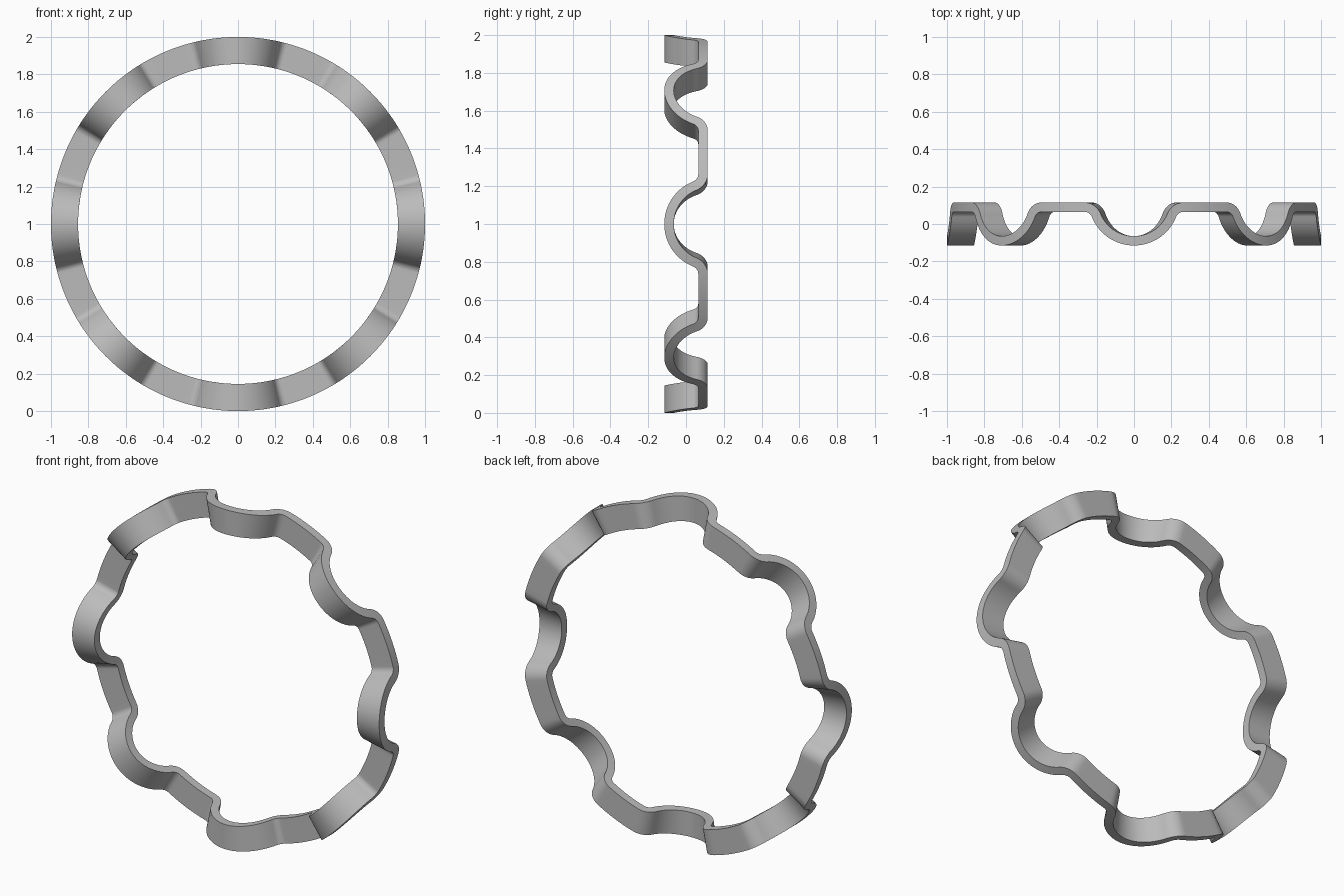
import bpy, bmesh, math

cube = bpy.data.objects.get("Cube")
if cube:
    bpy.data.objects.remove(cube, do_unlink=True)

WAVES = 8
OUTER, INNER = 1.0, 0.855
HALF_THICK = 0.025
FLAT_Y, DIP_Y = 0.09, -0.09      # centre line of the strip
HALF_WIDTH = 0.268               # half width of one bump
BUMP_R = 0.22                    # radius of the bump arc

# The bump arc and its fillet meet tangentially
depth = FLAT_Y - DIP_Y
bend = 2 * math.atan(depth / HALF_WIDTH)
fillet_r = HALF_WIDTH / math.sin(bend) - BUMP_R


def half_wave(offset):
    """Points (arc length, y) from bump centre to the middle of the flat."""
    points = []
    for i in range(17):
        a = bend * i / 16
        r = BUMP_R - offset
        points.append((r * math.sin(a), DIP_Y + BUMP_R - r * math.cos(a)))
    for i in range(1, 11):
        a = bend * (1 - i / 10)
        r = fillet_r + offset
        points.append((HALF_WIDTH - r * math.sin(a),
                       FLAT_Y - fillet_r + r * math.cos(a)))
    middle = math.pi / WAVES
    for i in range(1, 5):
        points.append((HALF_WIDTH + (middle - HALF_WIDTH) * i / 4, FLAT_Y + offset))
    return points


def full_ring(offset):
    """Mirror the half wave and repeat it around the circle."""
    half = half_wave(offset)
    wave = [(-s, y) for s, y in reversed(half[1:-1])] + half
    return [(s + k * math.tau / WAVES, y) for k in range(WAVES) for s, y in wave]


# Strip with a rectangular section, swept round the ring
bm = bmesh.new()
front, back = full_ring(-HALF_THICK), full_ring(HALF_THICK)
sections = []
for (s0, y0), (s1, y1) in zip(front, back):
    corners = [(OUTER, s0, y0), (OUTER, s1, y1), (INNER, s1, y1), (INNER, s0, y0)]
    sections.append([bm.verts.new((r * math.sin(s), y, 1 + r * math.cos(s)))
                     for r, s, y in corners])
for i, a in enumerate(sections):
    b = sections[(i + 1) % len(sections)]
    for j in range(4):
        k = (j + 1) % 4
        bm.faces.new((a[j], b[j], b[k], a[k]))
bmesh.ops.recalc_face_normals(bm, faces=bm.faces)

mesh = bpy.data.meshes.new("wave_ring")
bm.to_mesh(mesh)
bm.free()
ring = bpy.data.objects.new("wave_ring", mesh)
bpy.context.collection.objects.link(ring)

# Plain grey metal
grey = bpy.data.materials.new("grey")
grey.use_nodes = True
colour = (0.5, 0.5, 0.5, 1)
grey.diffuse_color = colour
grey.node_tree.nodes["Principled BSDF"].inputs["Base Color"].default_value = colour
mesh.materials.append(grey)

bpy.ops.object.select_all(action="DESELECT")
ring.select_set(True)
bpy.context.view_layer.objects.active = ring
bpy.ops.object.shade_smooth_by_angle(angle=math.radians(35))
